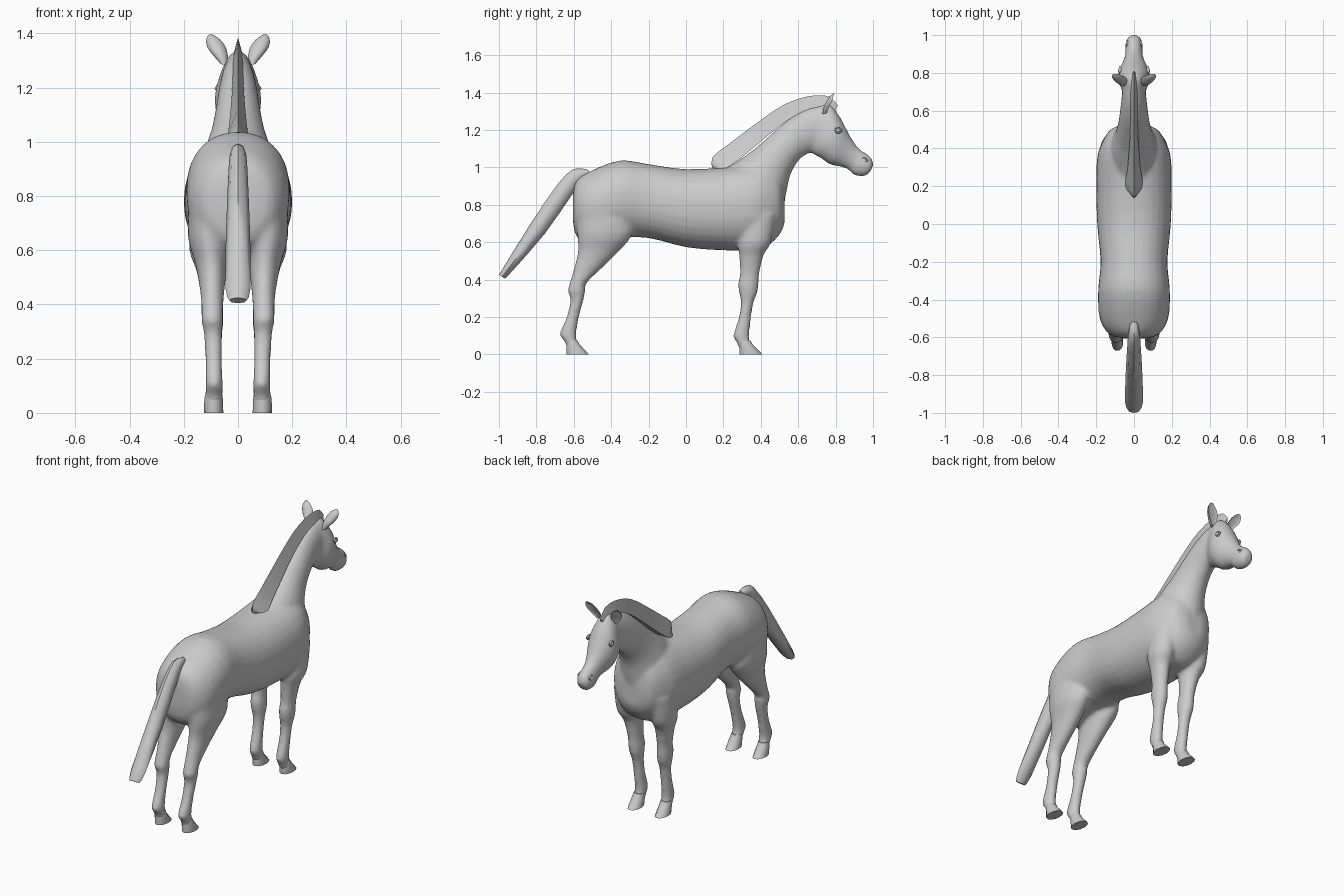
import bpy, bmesh, math
from mathutils import Vector

cube = bpy.data.objects.get("Cube")
if cube:
    bpy.data.objects.remove(cube, do_unlink=True)

coat = bpy.data.materials.new("light_grey")
coat.use_nodes = True
GREY = (0.6, 0.6, 0.6, 1)
coat.diffuse_color = GREY
coat.node_tree.nodes["Principled BSDF"].inputs["Base Color"].default_value = GREY


def blend(p, q, r, s, t):
    """Catmull-Rom interpolation between q and r."""
    return [0.5 * (2 * b + (c - a) * t + (2 * a - 5 * b + 4 * c - d) * t * t
                   + (3 * b - a - 3 * c + d) * t ** 3) for a, b, c, d in zip(p, q, r, s)]


def dense(rings, steps):
    out = []
    for i in range(len(rings) - 1):
        p, s = rings[max(i - 1, 0)], rings[min(i + 2, len(rings) - 1)]
        out += [blend(p, rings[i], rings[i + 1], s, k / steps) for k in range(steps)]
    return out + [rings[-1]]


def loft(bm, rings, sides=20, steps=3, side=1, power=1.0, cup=1.0):
    """Skin rings given as (y1, z1, y2, z2, half width, x centre)."""
    loops = []
    for y1, z1, y2, z2, w, x in dense(rings, steps):
        mid = Vector((x * side, (y1 + y2) / 2, (z1 + z2) / 2))
        half = Vector((0, (y1 - y2) / 2, (z1 - z2) / 2))
        loop = []
        for k in range(sides):
            a = math.tau * k / sides
            c, s = [math.copysign(abs(v) ** power, v) for v in (math.cos(a), math.sin(a))]
            c = c * cup if c < 0 else c
            loop.append(bm.verts.new(mid + half * c + Vector((w * s, 0, 0))))
        loops.append(loop)
    for lo, hi in zip(loops, loops[1:]):
        for k in range(sides):
            n = (k + 1) % sides
            bm.faces.new((lo[k], lo[n], hi[n], hi[k]))
    bm.faces.new(loops[0])
    bm.faces.new(loops[-1])


def finish(name, bm, mirror=False, angle=50):
    bmesh.ops.recalc_face_normals(bm, faces=bm.faces)
    mesh = bpy.data.meshes.new(name)
    bm.to_mesh(mesh)
    bm.free()
    mesh.materials.append(coat)
    obj = bpy.data.objects.new(name, mesh)
    bpy.context.collection.objects.link(obj)
    bpy.ops.object.select_all(action='DESELECT')
    obj.select_set(True)
    bpy.context.view_layer.objects.active = obj
    bpy.ops.object.shade_smooth_by_angle(angle=math.radians(angle))
    if mirror:
        obj.modifiers.new("Mirror", 'MIRROR').use_mirror_merge = False
    return obj


# Torso: y, belly, back, half width
torso = [(-.605, .72, .85, .06), (-.585, .63, .93, .13), (-.5, .58, .985, .182),
         (-.35, .62, 1.037, .19), (-.2, .622, 1.017, .177), (0, .573, .99, .195),
         (.2, .556, 1.0, .2), (.35, .558, 1.02, .195), (.43, .575, 1.02, .17),
         (.5, .64, .97, .125), (.527, .7, .88, .06)]
# Neck and head: upper y, z, lower y, z, half width
neck = [(.22, 1.0, .5, .68, .14), (.3, 1.05, .535, .85, .125), (.38, 1.11, .555, .95, .1),
        (.47, 1.19, .59, 1.02, .084), (.56, 1.265, .635, 1.065, .074),
        (.65, 1.315, .68, 1.08, .066), (.74, 1.335, .72, 1.08, .06)]
head = [(.7, 1.33, .655, 1.1, .05), (.77, 1.335, .68, 1.07, .068), (.82, 1.275, .72, 1.05, .086),
        (.85, 1.22, .77, 1.015, .08), (.885, 1.155, .82, 1.005, .06), (.925, 1.1, .865, .99, .046),
        (.97, 1.07, .895, .96, .046), (.995, 1.045, .945, .952, .042), (1.003, 1.01, .975, .962, .025)]
# Legs: z, back y, front y, half width, x centre
hind_leg = [(.82, -.58, -.3, .08, .1), (.65, -.582, -.285, .08, .105), (.55, -.578, -.36, .06, .098),
            (.45, -.602, -.462, .045, .095), (.38, -.622, -.532, .04, .095),
            (.34, -.632, -.538, .04, .095), (.29, -.618, -.548, .034, .092),
            (.2, -.638, -.572, .031, .09), (.11, -.675, -.587, .032, .088),
            (.07, -.65, -.582, .032, .088), (.03, -.635, -.565, .032, .09)]
front_leg = [(.75, .3, .48, .06, .12), (.6, .28, .455, .065, .115), (.53, .284, .415, .05, .105),
             (.43, .288, .392, .039, .097), (.38, .278, .388, .041, .095), (.33, .283, .382, .039, .093),
             (.28, .293, .362, .033, .091), (.2, .283, .348, .031, .09), (.1, .252, .338, .032, .088),
             (.07, .268, .342, .032, .088), (.03, .285, .36, .032, .09)]

bm = bmesh.new()
loft(bm, [(y, top, y, low, w, 0) for y, low, top, w in torso], sides=28, power=.92)
for part in (neck, head):
    loft(bm, [r + (0,) for r in part])
for leg in (hind_leg, front_leg):
    for side in (1, -1):
        loft(bm, [(b, z, f, z, w, x) for z, b, f, w, x in leg], side=side)
body = finish("body", bm)
remesh = body.modifiers.new("Fuse", 'REMESH')
remesh.mode = 'VOXEL'
remesh.voxel_size = .011
remesh.use_smooth_shade = True
soften = body.modifiers.new("Soften", 'SMOOTH')
soften.factor = .5
soften.iterations = 6

# Hooves with flat soles
for name, back, toe in (("hind_hooves", -.64, -.52), ("front_hooves", .285, .408)):
    bm = bmesh.new()
    loft(bm, [(back, .075, back + .06, .075, .03, .089), (back, .05, back + .07, .055, .034, .09),
              (back, 0, toe, 0, .036, .09)], sides=12, steps=1)
    finish(name, bm, mirror=True)

# Mane: a thin wedge along the crest, flared at the withers
mane = [(.14, .998, .16, .99, .008), (.142, 1.055, .21, .96, .055), (.23, 1.125, .31, 1.02, .04),
        (.4, 1.253, .46, 1.15, .026), (.52, 1.333, .56, 1.23, .022), (.62, 1.372, .64, 1.28, .02),
        (.7, 1.385, .7, 1.3, .02), (.77, 1.377, .75, 1.3, .018), (.812, 1.33, .79, 1.29, .01)]
bm = bmesh.new()
loft(bm, [r + (0,) for r in mane], sides=3, steps=2)
finish("mane", bm)

# Tail
tail = [(-.52, .985, -.52, .95, .018), (-.6, .992, -.56, .92, .03), (-.69, .905, -.615, .845, .036),
        (-.83, .7, -.755, .645, .044), (-.97, .475, -.92, .455, .047), (-1.0, .425, -.967, .405, .032)]
bm = bmesh.new()
loft(bm, [r + (0,) for r in tail], sides=8, steps=2)
finish("tail", bm)

# Ears: cupped leaves opening forwards
ear = [(.73, 1.285, .775, 1.295, .016, .05), (.735, 1.32, .795, 1.325, .028, .066),
       (.75, 1.35, .808, 1.352, .034, .08), (.768, 1.378, .806, 1.38, .025, .092),
       (.79, 1.396, .8, 1.396, .007, .1)]
bm = bmesh.new()
loft(bm, ear, sides=12, steps=2, cup=-.2)
finish("ears", bm, mirror=True)


def rounded(bm, centre, size):
    ball = bmesh.ops.create_uvsphere(bm, u_segments=12, v_segments=8, radius=1)["verts"]
    bmesh.ops.scale(bm, vec=size, verts=ball)
    bmesh.ops.translate(bm, vec=centre, verts=ball)


def rim(bm, centre, radius, thick):
    """Small raised ring facing sideways."""
    n, m = 14, 6
    grid = [[bm.verts.new(Vector(centre) + Vector((
        thick * math.sin(math.tau * j / m),
        (radius + thick * math.cos(math.tau * j / m)) * math.cos(math.tau * i / n),
        (radius + thick * math.cos(math.tau * j / m)) * math.sin(math.tau * i / n) * .75)))
        for j in range(m)] for i in range(n)]
    for i in range(n):
        for j in range(m):
            a, b = grid[i], grid[(i + 1) % n]
            bm.faces.new((a[j], b[j], b[(j + 1) % m], a[(j + 1) % m]))


# Eyes with lids, and nostril rims
bm = bmesh.new()
rounded(bm, (.074, .813, 1.197), (.012, .014, .011))
rim(bm, (.075, .813, 1.197), .017, .006)
finish("eyes", bm, mirror=True)
bm = bmesh.new()
rim(bm, (.036, .952, 1.037), .015, .006)
finish("nostrils", bm, mirror=True)
